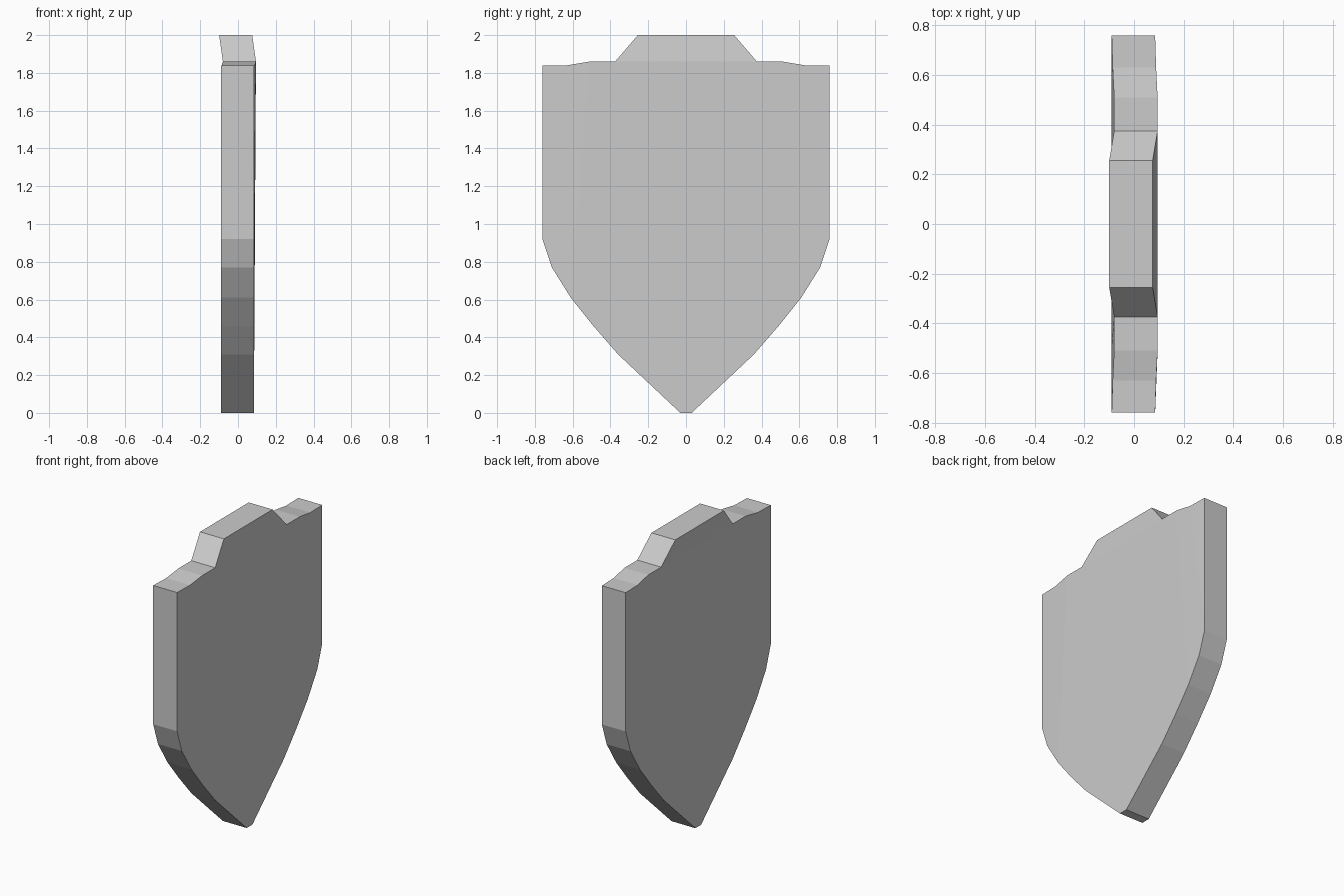
import bpy, bmesh

if "Cube" in bpy.data.objects:
    bpy.data.objects.remove(bpy.data.objects["Cube"])

THICK = 0.175
# half outline from the bottom tip up to the crest: y, z, x of the rear surface
HALF = [(0.03, 0, -0.09), (0.195, 0.155, -0.09), (0.36, 0.31, -0.09),
        (0.49, 0.46, -0.09), (0.61, 0.61, -0.09), (0.71, 0.77, -0.09),
        (0.76, 0.92, -0.09), (0.76, 1.84, -0.09), (0.63, 1.84, -0.086),
        (0.51, 1.86, -0.08), (0.375, 1.86, -0.08), (0.255, 2.0, -0.10)]

bm = bmesh.new()

# mirrored outline as one flat-shaded face
right = [bm.verts.new((x, y, z)) for y, z, x in HALF]
left = [bm.verts.new((x, -y, z)) for y, z, x in HALF]
bm.faces.new(right + left[::-1])

# fold lines: crest base, then the long creases down each side
bmesh.ops.connect_verts(bm, verts=[right[10], left[10]])
for side in (right, left):
    for a, b in ((10, 2), (9, 4), (8, 6)):
        bmesh.ops.connect_verts(bm, verts=[side[a], side[b]])

# plate thickness
ext = bmesh.ops.extrude_face_region(bm, geom=bm.faces[:], use_keep_orig=True)
moved = [g for g in ext["geom"] if isinstance(g, bmesh.types.BMVert)]
bmesh.ops.translate(bm, verts=moved, vec=(THICK, 0, 0))
bmesh.ops.recalc_face_normals(bm, faces=bm.faces[:])

mesh = bpy.data.meshes.new("shield_plate")
bm.to_mesh(mesh)
bm.free()
bpy.context.collection.objects.link(bpy.data.objects.new("shield_plate", mesh))
